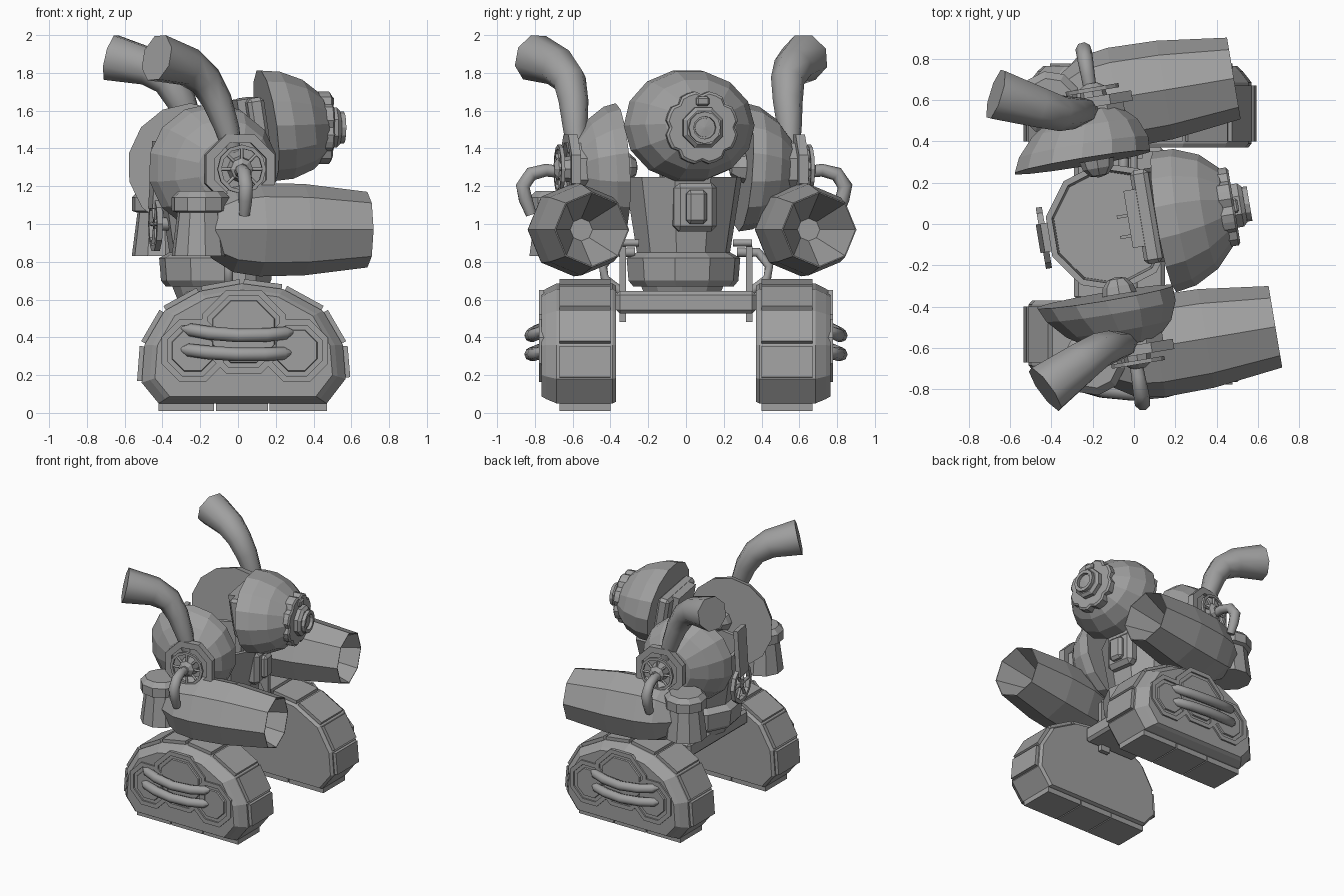
import bpy, bmesh, math
from mathutils import Vector, Matrix

if "Cube" in bpy.data.objects:
    bpy.data.objects.remove(bpy.data.objects["Cube"])

metal = bpy.data.materials.new("plain_grey")
metal.diffuse_color = (0.35, 0.35, 0.35, 1)
metal.use_nodes = True
metal.node_tree.nodes["Principled BSDF"].inputs["Base Color"].default_value = metal.diffuse_color

# The upper body is turned a little on the tracks
UPPER = Matrix.Translation((-0.185, -0.025, 0)) @ Matrix.Rotation(math.radians(9.5), 4, 'Z')
BASE = Matrix.Identity(4)


def finish(name, bm, frame, smooth=False):
    bmesh.ops.recalc_face_normals(bm, faces=bm.faces)
    me = bpy.data.meshes.new(name)
    bm.to_mesh(me)
    bm.free()
    me.materials.append(metal)
    for p in me.polygons:
        p.use_smooth = smooth
    ob = bpy.data.objects.new(name, me)
    bpy.context.collection.objects.link(ob)
    ob.matrix_world = frame
    return ob


def loft(bm, rings, closed=False):
    """Skin a list of rings of points, capping the ends or closing the loop."""
    vs = [[bm.verts.new(p) for p in ring] for ring in rings]
    n = len(vs[0])
    pairs = list(zip(vs, vs[1:])) + ([(vs[-1], vs[0])] if closed else [])
    for a, b in pairs:
        for i in range(n):
            bm.faces.new((a[i], a[(i + 1) % n], b[(i + 1) % n], b[i]))
    if not closed:
        bm.faces.new(vs[0])
        bm.faces.new(vs[-1])


def lathe(name, profile, sides, loc, axis=(0, 0, 1), frame=UPPER, scale=(1, 1), phase=0.0, closed=False,
          skew=(0, 0, 0)):
    """Turn (radius, height) points about an axis through loc, sliding each ring by skew * height."""
    q = Vector(axis).to_track_quat('Z', 'Y')
    rings = []
    for r, h in profile:
        r = max(r, 0.004)
        angles = [2 * math.pi * (i + phase) / sides for i in range(sides)]
        rings.append([Vector(loc) + Vector(skew) * h
                      + q @ Vector((r * math.cos(a) * scale[0], r * math.sin(a) * scale[1], h)) for a in angles])
    bm = bmesh.new()
    loft(bm, rings, closed)
    return finish(name, bm, frame)


def box(name, loc, size, frame=UPPER, rot=0.0, bevel=0.0):
    """Box tilted about the y axis."""
    bm = bmesh.new()
    bmesh.ops.create_cube(bm, size=1, matrix=Matrix.Translation(loc) @ Matrix.Rotation(rot, 4, 'Y')
                          @ Matrix.Diagonal((*size, 1)))
    if bevel:
        bmesh.ops.bevel(bm, geom=bm.edges[:], offset=bevel, segments=1, affect='EDGES')
    return finish(name, bm, frame)


def pipe(name, points, radii, frame=UPPER, sides=8):
    """Sweep a smooth round section along points, with flat ends."""
    pts = [Vector(p) for p in points]
    if isinstance(radii, float):
        radii = [radii] * len(pts)
    tang = [(pts[min(i + 1, len(pts) - 1)] - pts[max(i - 1, 0)]).normalized() for i in range(len(pts))]
    side = tang[0].orthogonal().normalized()
    rings = []
    for p, t, r in zip(pts, tang, radii):
        side = (side - t * side.dot(t)).normalized()
        other = t.cross(side)
        rings.append([p + r * (side * math.cos(2 * math.pi * i / sides) + other * math.sin(2 * math.pi * i / sides))
                      for i in range(sides)])
    bm = bmesh.new()
    loft(bm, rings)
    ob = finish(name, bm, frame, True)
    for p in (ob.data.polygons[-1], ob.data.polygons[-2]):
        p.use_smooth = False
    return ob


def ring(name, outer, inner, depth, sides, loc, axis, frame=UPPER, phase=0.0):
    h = depth / 2
    return lathe(name, [(outer, -h), (outer, h), (inner, h), (inner, -h)], sides, loc, axis, frame,
                 phase=phase, closed=True)


# Tracks
outline = [(-0.42, 0.05), (-0.51, 0.16), (-0.495, 0.36), (-0.39, 0.54), (-0.2, 0.645), (0.02, 0.685),
           (0.24, 0.655), (0.45, 0.54), (0.555, 0.36), (0.57, 0.18), (0.47, 0.05)]
for s in (-1, 1):
    bm = bmesh.new()
    loft(bm, [[(0.03 + (x - 0.03) * k, s * y, 0.34 + (z - 0.34) * k) for x, z in outline]
              for y, k in ((0.37, 0.97), (0.39, 1), (0.685, 1), (0.74, 0.92), (0.765, 0.87))])
    finish("track_body", bm, BASE)
    n = len(outline)
    for i in range(n):
        (ax, az), (bx, bz) = outline[i], outline[(i + 1) % n]
        bottom = i == n - 1
        spans = [(0.0, 0.34), (0.35, 0.66), (0.67, 1.0)] if bottom else [(0.04, 0.96)]
        if i in (0, n - 2):
            continue
        length = math.hypot(bx - ax, bz - az)
        nx, nz = -(bz - az) / length, (bx - ax) / length
        off = 0.018 if bottom else 0.01
        for a, b in spans:
            m = (a + b) / 2
            box("track_plate", (ax + (bx - ax) * m + nx * off, s * 0.535, az + (bz - az) * m + nz * off),
                (length * (b - a), 0.27, 0.044 if bottom else 0.03), BASE, -math.atan2(bz - az, bx - ax))
    # Wheel covers and side bars
    for x, z, r in ((-0.24, 0.33, 0.18), (0.03, 0.43, 0.24), (0.31, 0.33, 0.18)):
        ring("wheel_cover_rim", r, r - 0.035, 0.024, 8, (x, s * 0.765, z), (0, 1, 0), BASE, 0.5)
        lathe("wheel_cover", [(r - 0.06, 0), (r - 0.065, 0.014)], 8, (x, s * 0.762, z), (0, s, 0), BASE, phase=0.5)
    for x, z, dz in ((0.0, 0.41, 0.03), (-0.01, 0.31, 0.02)):
        pts = [(x + 0.3 * t, s * (0.82 - 0.06 * t * t), z + dz * t * t - 0.01 * t)
               for t in (-1, -0.85, -0.5, 0, 0.5, 0.85, 1)]
        pipe("side_bar", pts, [0.006, 0.034, 0.036, 0.036, 0.036, 0.034, 0.006], BASE)
    # Hoses and struts between body and tracks
    pipe("drive_hose", [(-0.05, s * 0.27, 0.85), (-0.05, s * 0.38, 0.85), (-0.05, s * 0.44, 0.78),
                        (-0.05, s * 0.43, 0.71), (-0.05, s * 0.34, 0.64)], 0.025, BASE)
    box("side_strut", (0.0, s * 0.335, 0.68), (0.08, 0.035, 0.4), BASE)
    pipe("strut_pin", [(0.0, s * 0.25, 0.9), (0.0, s * 0.35, 0.9)], 0.018, BASE)

# Axle
box("axle", (-0.07, 0, 0.585), (0.44, 0.74, 0.12), BASE, bevel=0.02)
lathe("waist", [(0.2, 0.6), (0.24, 0.7)], 10, (-0.12, -0.02, 0), frame=BASE)

# Torso bowl with a belt
lathe("torso", [(0, 0.67), (0.27, 0.67), (0.295, 0.7), (0.305, 0.82), (0.25, 0.85), (0.315, 1.25), (0.285, 1.25),
                (0.275, 1.06), (0, 1.06)], 10, (0.07, 0, 0), phase=0.5)
box("chest_box", (0.34, 0.015, 1.09), (0.1, 0.23, 0.26), bevel=0.03)
box("chest_latch", (0.39, 0.015, 1.09), (0.08, 0.11, 0.18), bevel=0.02)
for v in (-0.06, 0.04):
    box("inner_rod", (0.17, v, 1.15), (0.12, 0.015, 0.02))
    box("neck_post", (0.25, v * 2, 1.28), (0.05, 0.04, 0.4))

# Back valve wheel and plate
ring("back_wheel", 0.15, 0.12, 0.03, 10, (-0.255, 0, 1.0), (1, 0, 0))
for k in range(3):
    a = math.pi * k / 3
    dy, dz = 0.13 * math.cos(a), 0.13 * math.sin(a)
    pipe("back_wheel_spoke", [(-0.255, -dy, 1.0 - dz), (-0.255, dy, 1.0 + dz)], 0.012, sides=6)
pipe("back_wheel_axle", [(-0.265, 0, 1.0), (-0.16, 0, 1.0)], 0.035)
box("back_plate", (-0.255, 0, 1.26), (0.035, 0.14, 0.36), rot=0.06)

# Head
lathe("head", [(0, 0), (0.345, 0), (0.335, 0.1), (0.28, 0.22), (0.19, 0.31), (0.1, 0.345), (0, 0.345)], 14,
      (0.335, -0.02, 1.52), (0.985, 0, 0.13), scale=(1, 0.875), skew=(0, 0.06, -0.1))
box("head_back_plate", (0.27, 0.02, 1.52), (0.09, 0.46, 0.3), rot=-0.15, bevel=0.02)
box("head_back_box", (0.21, 0.02, 1.54), (0.06, 0.28, 0.24), rot=-0.15)

# Eye with a scalloped flange
EYE = (0.65, 0.0, 1.51)
bm = bmesh.new()
loft(bm, [[(0.61 + d, r * math.cos(a), 1.51 + r * math.sin(a))
           for a, r in ((2 * math.pi * i / 32, k * (0.195 if i % 4 else 0.175)) for i in range(32))]
          for d, k in ((0, 1), (0.06, 1), (0.07, 0.93))])
finish("eye_flange", bm, UPPER)
lathe("eye_housing", [(0.115, 0), (0.115, 0.06), (0.095, 0.08)], 8, EYE, (1, 0, 0), phase=0.5)
ring("eye_rim", 0.085, 0.06, 0.03, 12, (0.74, 0, 1.51), (1, 0, 0))
lathe("eye_lens", [(0.06, 0), (0.05, 0.085), (0, 0.09)], 12, EYE, (1, 0, 0))
box("eye_knob", (0.67, 0, 1.65), (0.06, 0.07, 0.05), bevel=0.01)

# Arms, mirrored about the upper body
for s in (-1, 1):
    out = (0, s, 0)
    lathe("shoulder", [(0, 0), (0.34, 0), (0.325, 0.07), (0.265, 0.16), (0.17, 0.235), (0, 0.255)], 14,
          (-0.01, s * 0.33, 1.3), (0, s, -0.06), phase=0.5, skew=(0.25, 0, 0))
    lathe("shoulder_pivot", [(0.085, 0), (0.075, 0.04), (0.045, 0.075), (0, 0.085)], 8,
          (0.06, s * 0.33, 1.3), (0, -s, 0))
    # Shoulder hub
    hub = Vector((0.095, s * 0.61, 1.29))
    lathe("hub_base", [(0.15, -0.18), (0.15, 0)], 8, hub, out, phase=0.5)
    ring("hub_rim", 0.2, 0.15, 0.05, 8, hub, out, phase=0.5)
    ring("hub_guard", 0.13, 0.11, 0.02, 12, hub + Vector((0, s * 0.06, 0)), out)
    for k in range(4):
        a = math.pi * k / 4
        d = Vector((0.12 * math.cos(a), 0, 0.12 * math.sin(a)))
        c = hub + Vector((0, s * 0.06, 0))
        pipe("hub_spoke", [c - d, c + d], 0.009, sides=6)
    lathe("hub_core", [(0.07, 0), (0.06, 0.07), (0.03, 0.09)], 8, hub, out)
    pipe("hub_hose", [(0.085, s * y, z) for y, z in
                      ((0.63, 1.27), (0.74, 1.285), (0.82, 1.265), (0.865, 1.2), (0.85, 1.13), (0.82, 1.05))],
         [0.03, 0.034, 0.038, 0.04, 0.038, 0.03])
    # Exhaust horn
    pipe("exhaust_horn", [(0.065, s * 0.57, 1.38), (0.035, s * 0.575, 1.5), (-0.02, s * 0.575, 1.65),
                          (-0.085, s * 0.585, 1.76), (-0.18, s * 0.63, 1.83), (-0.37, s * 0.725, 1.88)],
         [0.05, 0.065, 0.08, 0.09, 0.105, 0.13], sides=8)
    # Elbow can
    lathe("elbow_can", [(0.155, 0.83), (0.125, 1.06), (0.155, 1.07), (0.155, 1.14), (0.12, 1.175), (0, 1.175)], 10,
          (-0.12, s * 0.64, 0), phase=0.5)
    # Open barrel forearm
    lathe("forearm_barrel", [(0, 0), (0.15, 0), (0.225, 0.12), (0.247, 0.26), (0.242, 0.5), (0.2, 0.84),
                             (0.194, 0.84), (0.06, 0.5), (0, 0.5)], 8, (-0.06, s * 0.61, 0.97), (1, 0, 0))
